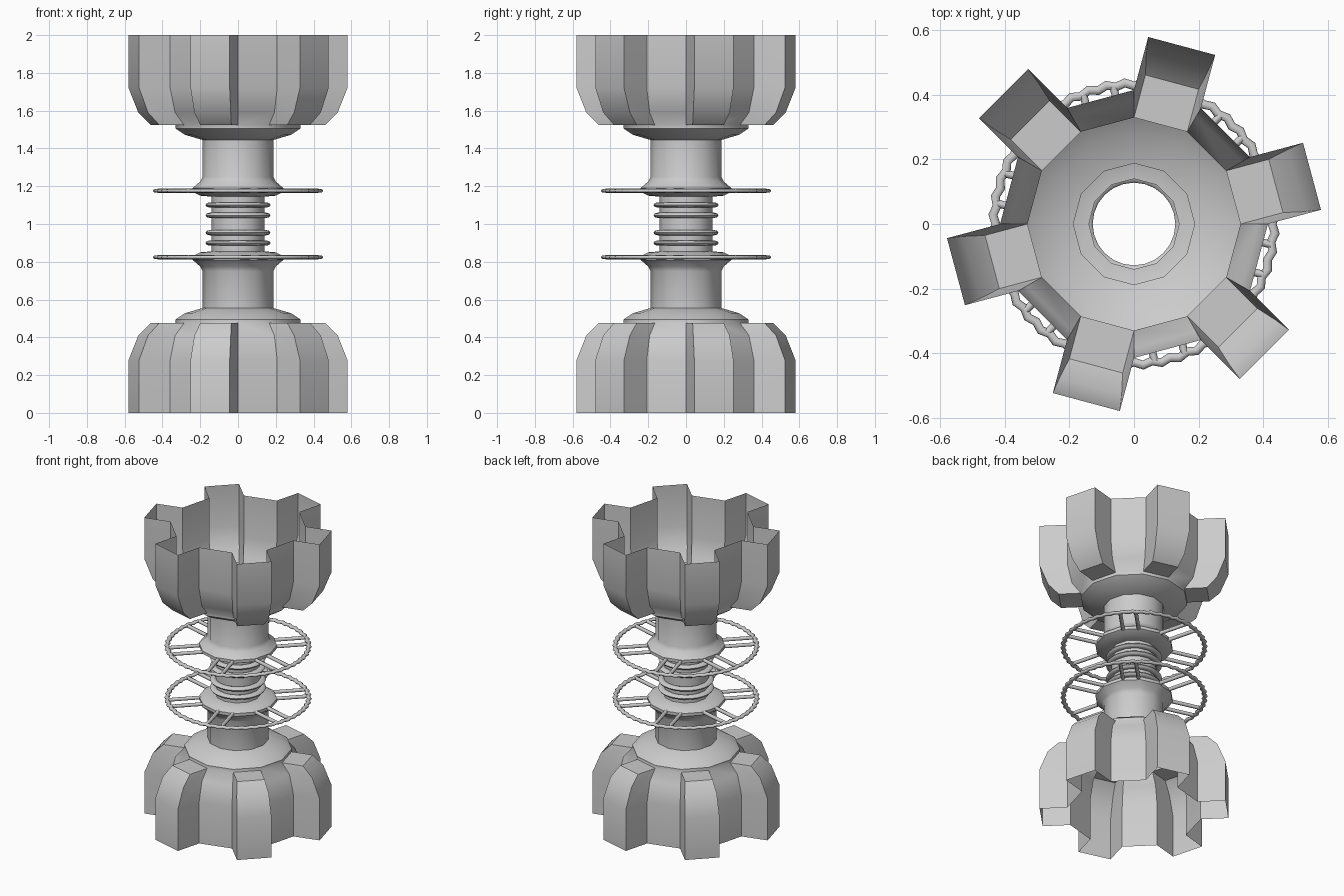
import bpy, bmesh
from math import sin, cos, pi, radians
from mathutils import Vector, Matrix

if "Cube" in bpy.data.objects:
    bpy.data.objects.remove(bpy.data.objects["Cube"])

SIDES = 12


def finish(name, bm, angle=40):
    """Turn a bmesh of the upper half into an object mirrored about z = 1."""
    bmesh.ops.remove_doubles(bm, verts=bm.verts, dist=1e-5)
    bmesh.ops.recalc_face_normals(bm, faces=bm.faces)
    me = bpy.data.meshes.new(name)
    bm.to_mesh(me)
    bm.free()
    ob = bpy.data.objects.new(name, me)
    ob.location = (0, 0, 1)
    bpy.context.collection.objects.link(ob)
    bpy.ops.object.select_all(action='DESELECT')
    ob.select_set(True)
    bpy.context.view_layer.objects.active = ob
    bpy.ops.object.shade_smooth_by_angle(angle=radians(angle))
    mod = ob.modifiers.new("mirror", 'MIRROR')
    mod.use_axis = (False, False, True)
    return ob


def polar(r, a, z):
    return Vector((r * cos(a), r * sin(a), z))


def quad(bm, *pts):
    bm.faces.new([bm.verts.new(p) for p in pts])


def tube_ring(bm, major, rx, rz, z, n, m=8, wave=0.0):
    """Closed ring with an elliptical section and an optional rippled radius."""
    rows = []
    for i in range(n):
        a = 2 * pi * i / n
        R = major + wave * (1 if i % 2 else -1)
        rows.append([bm.verts.new(polar(R + rx * cos(2 * pi * j / m), a,
                                        z + rz * sin(2 * pi * j / m))) for j in range(m)])
    for i in range(n):
        p, q = rows[i], rows[(i + 1) % n]
        for j in range(m):
            k = (j + 1) % m
            bm.faces.new((p[j], q[j], q[k], p[k]))


# body: open twelve-sided shell, heights measured from the middle
neck = [(.14, 0), (.14, .145), (.20, .15), (.24, .17), (.24, .19), (.20, .225),
        (.188, .25), (.188, .445), (.28, .472), (.33, .505), (.33, .525)]
cup = [(.33, .525), (.385, .59), (.415, .72), (.415, 1.0)]
fin_apothem = [.455, .52, .571, .571]

bm = bmesh.new()
step = 2 * pi / SIDES
for k in range(SIDES):
    a, b = k * step, (k + 1) * step
    for (r0, z0), (r1, z1) in zip(neck, neck[1:]):
        quad(bm, polar(r0, a, z0), polar(r0, b, z0), polar(r1, b, z1), polar(r1, a, z1))
    inner = [(polar(r, a, z), polar(r, b, z)) for r, z in cup]
    if k % 2:
        # plain cup wall
        for (p, q), (s, t) in zip(inner, inner[1:]):
            quad(bm, p, q, t, s)
        continue
    # hollow fin pushed out of the wall
    mid = (a + b) / 2
    outer = []
    for (p, q), (r, z), ap in zip(inner, cup, fin_apothem):
        off = polar(ap - r * cos(step / 2), mid, 0)
        outer.append((p + off, q + off))
    quad(bm, inner[0][0], inner[0][1], outer[0][1], outer[0][0])
    for i in range(len(cup) - 1):
        quad(bm, outer[i][0], outer[i][1], outer[i + 1][1], outer[i + 1][0])
        for s in (0, 1):
            quad(bm, inner[i][s], outer[i][s], outer[i + 1][s], inner[i + 1][s])
finish("body_shell", bm)

# ribs around the central tube
bm = bmesh.new()
for z in (.046, .101):
    tube_ring(bm, .15, .022, .014, z, 24)
finish("tube_ribs", bm, 60)

# rippled wheel rim
bm = bmesh.new()
tube_ring(bm, .433, .014, .010, .176, 96, wave=.005)
finish("wheel_rim", bm, 60)

# paired spokes between hub and rim
bm = bmesh.new()
for k in range(6):
    rot = Matrix.Rotation(radians(45 + 60 * k), 4, 'Z')
    for side in (-.048, .048):
        m = rot @ Matrix.Translation((.322, side, .176)) @ Matrix.Rotation(pi / 2, 4, 'Y')
        bmesh.ops.create_cone(bm, cap_ends=False, segments=8, radius1=.012,
                              radius2=.012, depth=.21, matrix=m)
finish("wheel_spokes", bm, 60)
